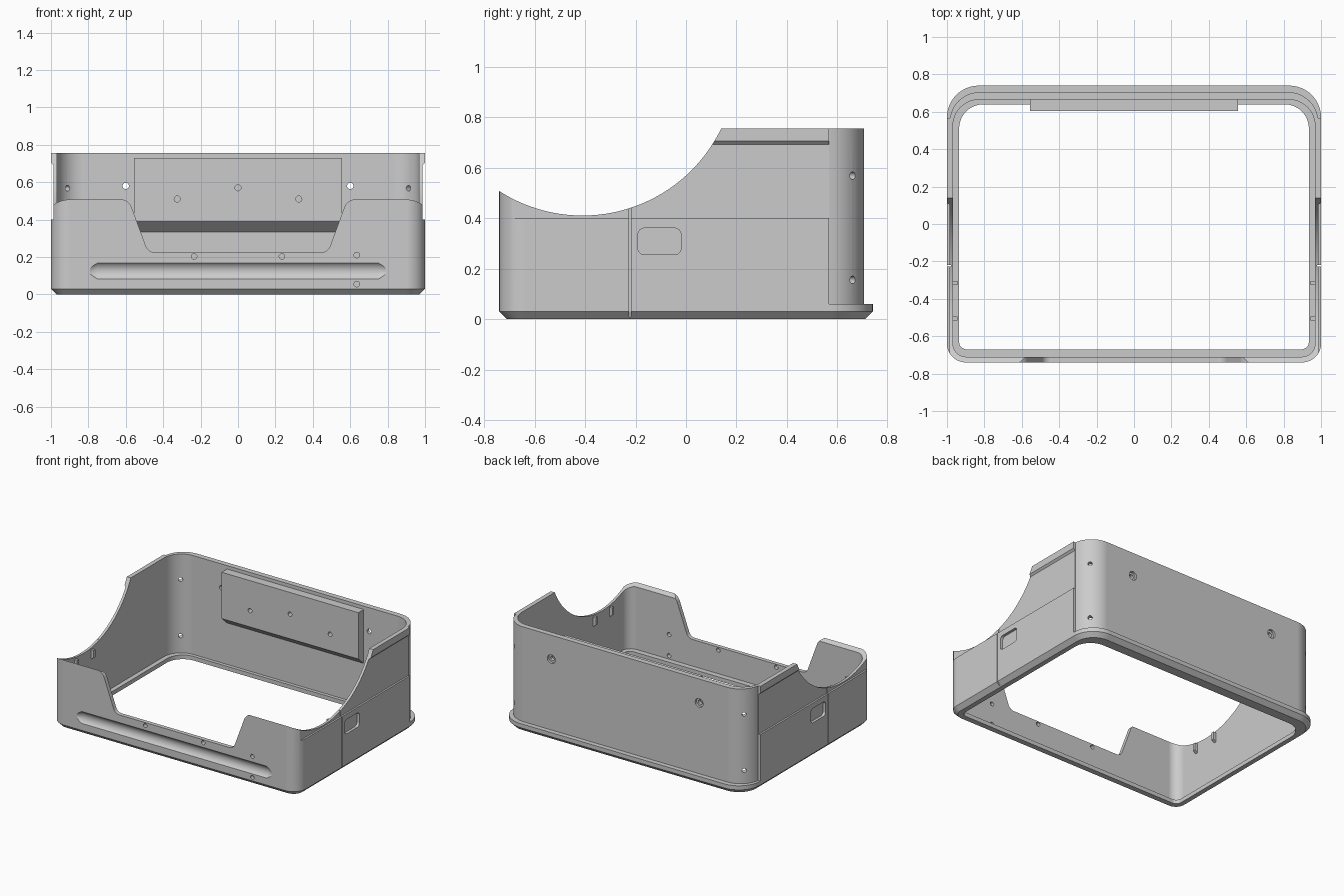
import bpy, bmesh, math
from mathutils import Vector

if "Cube" in bpy.data.objects:
    bpy.data.objects.remove(bpy.data.objects["Cube"])

grey = bpy.data.materials.new("plain grey")
grey.use_nodes = True
COLOUR = (0.6, 0.6, 0.6, 1)
grey.diffuse_color = COLOUR
grey.node_tree.nodes["Principled BSDF"].inputs["Base Color"].default_value = COLOUR


def make(name, bm):
    bmesh.ops.recalc_face_normals(bm, faces=bm.faces)
    mesh = bpy.data.meshes.new(name)
    bm.to_mesh(mesh)
    bm.free()
    mesh.materials.append(grey)
    ob = bpy.data.objects.new(name, mesh)
    bpy.context.collection.objects.link(ob)
    return ob


def loft(name, axis, sections):
    """Solid through (position, 2D loop) sections along an axis."""
    place = {"x": lambda t, p: (t, p[0], p[1]),
             "y": lambda t, p: (p[0], t, p[1]),
             "z": lambda t, p: (p[0], p[1], t)}[axis]
    bm = bmesh.new()
    rings = [[bm.verts.new(place(t, p)) for p in loop] for t, loop in sections]
    n = len(rings[0])
    for a, b in zip(rings, rings[1:]):
        for i in range(n):
            j = (i + 1) % n
            bm.faces.new((a[i], a[j], b[j], b[i]))
    bm.faces.new(rings[0])
    bm.faces.new(rings[-1])
    return make(name, bm)


def prism(name, axis, loop, start, end):
    return loft(name, axis, [(start, loop), (end, loop)])


def fillet(corners, steps=12):
    """Round each (x, y, radius) corner of a polygon."""
    out = []
    for i, (x, y, r) in enumerate(corners):
        p = Vector((x, y))
        if r == 0:
            out.append(p)
            continue
        u = (Vector(corners[i - 1][:2]) - p).normalized()
        v = (Vector(corners[(i + 1) % len(corners)][:2]) - p).normalized()
        half = u.angle(v) / 2
        c = p + (u + v).normalized() * (r / math.sin(half))
        t = r / math.tan(half)
        a, b = (p + u * t - c).normalized(), (p + v * t - c).normalized()
        out += [c + a.slerp(b, k / steps).normalized() * r for k in range(steps + 1)]
    return out


def outline(w, front, back, rf, rb):
    return fillet([(-w, front, rf), (w, front, rf), (w, back, rb), (-w, back, rb)])


def rect(x0, x1, y0, y1):
    return [(x0, y0), (x1, y0), (x1, y1), (x0, y1)]


def circle(cx, cy, r, n=24):
    return [(cx + r * math.cos(math.tau * i / n), cy + r * math.sin(math.tau * i / n))
            for i in range(n)]


def cut(target, *cutters):
    bpy.context.view_layer.objects.active = target
    for c in cutters:
        m = target.modifiers.new("cut", "BOOLEAN")
        m.operation, m.solver, m.object = "DIFFERENCE", "EXACT", c
        bpy.ops.object.modifier_apply(modifier=m.name)
        bpy.data.objects.remove(c)


def finish(ob):
    bpy.ops.object.select_all(action="DESELECT")
    ob.select_set(True)
    bpy.context.view_layer.objects.active = ob
    bpy.ops.object.shade_smooth_by_angle(angle=math.radians(25))
    m = ob.modifiers.new("even shading", "WEIGHTED_NORMAL")
    m.keep_sharp = True


# Solid body with a chamfered foot
full = outline(1, -0.74, 0.74, 0.1, 0.17)
shell = loft("housing_shell", "z", [(0, outline(0.97, -0.71, 0.71, 0.07, 0.14)),
                                    (0.03, full), (0.755, full)])

# Hollow interior, leaving a thin lip around the floor opening
cut(shell,
    prism("cavity", "z", outline(0.968, -0.71, 0.665, 0.07, 0.14), 0.03, 1),
    prism("floor_opening", "z", outline(0.935, -0.67, 0.64, 0.04, 0.13), -0.1, 0.1))

# Rear wall stepped in above the base flange
step = prism("rear_step", "z", rect(-1.2, 1.2, 0.567, 1), 0.06, 1)
cut(step, prism("rear_core", "z", outline(0.985, 0, 0.705, 0.1, 0.16), -0.1, 1.2))
cut(shell, step)

# Curved scoop over the sides
R, cy, cz = 0.61, -0.41, 1.02
a0, a1 = math.asin(-0.45 / R), math.asin(0.552 / R)
angles = [a0 + (a1 - a0) * i / 40 for i in range(41)]
scoop = [(cy + R * math.sin(a), cz - R * math.cos(a)) for a in angles]
cut(shell, prism("side_scoop", "x", scoop + [(0.142, 1), (-0.86, 1)], -1.2, 1.2))

# Front opening with sloped, rounded sides
right = [(0.48, 0.225, 0.05), (0.585, 0.51, 0.07), (1.2, 0.51, 0), (1.2, 1, 0)]
left = [(-x, z, r) for x, z, r in reversed(right)]
cut(shell, prism("front_opening", "y", fillet(right + left), -1, -0.6))

# Long rounded flute across the front
cut(shell, loft("front_flute", "x", [(s * x, circle(-0.775, 0.125, r, 48)) for s, x, r in
                ((-1, 0.79, 0.038), (-1, 0.75, 0.056), (1, 0.75, 0.056), (1, 0.79, 0.038))]))

# Side recess, seam and latch pocket
for s in (-1, 1):
    recess = [(s * 0.987, 0.4), (s * 1.1, 0.4), (s * 1.1, 0.805), (s * 0.987, 0.692)]
    pocket = fillet([(y, z, 0.025) for y, z in rect(-0.19, -0.02, 0.255, 0.36)], 6)
    cut(shell,
        prism("recess", "y", recess, -0.69, 0.567),
        prism("seam", "x", rect(-0.226, -0.218, -0.1, 0.6), s * 0.978, s * 1.1),
        prism("pocket", "x", pocket, s * 0.98, s * 1.1))

# Screw holes: front, rear wall with wider outer sinks, and rear corners
for x, z in ((-0.235, 0.203), (0.235, 0.203), (0.635, 0.21), (0.635, 0.055)):
    cut(shell, prism("hole", "y", circle(x, z, 0.015), -0.8, -0.655))
for s in (-1, 1):
    cut(shell,
        prism("hole", "y", circle(s * 0.6, 0.58, 0.017), 0.6, 0.8),
        prism("sink", "y", circle(s * 0.6, 0.58, 0.032), 0.688, 0.8))
    for z in (0.155, 0.568):
        hole = prism("hole", "y", circle(0, 0, 0.015), -0.1, 0.1)
        hole.location = (s * 0.92, 0.645, z)
        hole.rotation_euler.z = -s * math.pi / 4
        bpy.context.view_layer.update()
        cut(shell, hole)
finish(shell)

# Mounting block on the inside of the rear wall, undercut along its bottom
block = prism("rear_mounting_block", "x",
              [(0.603, 0.39), (0.67, 0.33), (0.67, 0.73), (0.603, 0.73)], -0.555, 0.555)
for x, z in ((-0.325, 0.51), (0, 0.57), (0.325, 0.51)):
    cut(block, prism("hole", "y", circle(x, z, 0.016), 0.55, 0.645))
finish(block)

# Small catches inside the side walls
for side, s in (("left", 1), ("right", -1)):
    for place, y in (("front", -0.505), ("rear", -0.315)):
        finish(prism(f"{side}_{place}_catch", "y",
                     [(s * 0.975, 0.33), (s * 0.945, 0.35), (s * 0.945, 0.405), (s * 0.975, 0.405)],
                     y - 0.01, y + 0.01))
